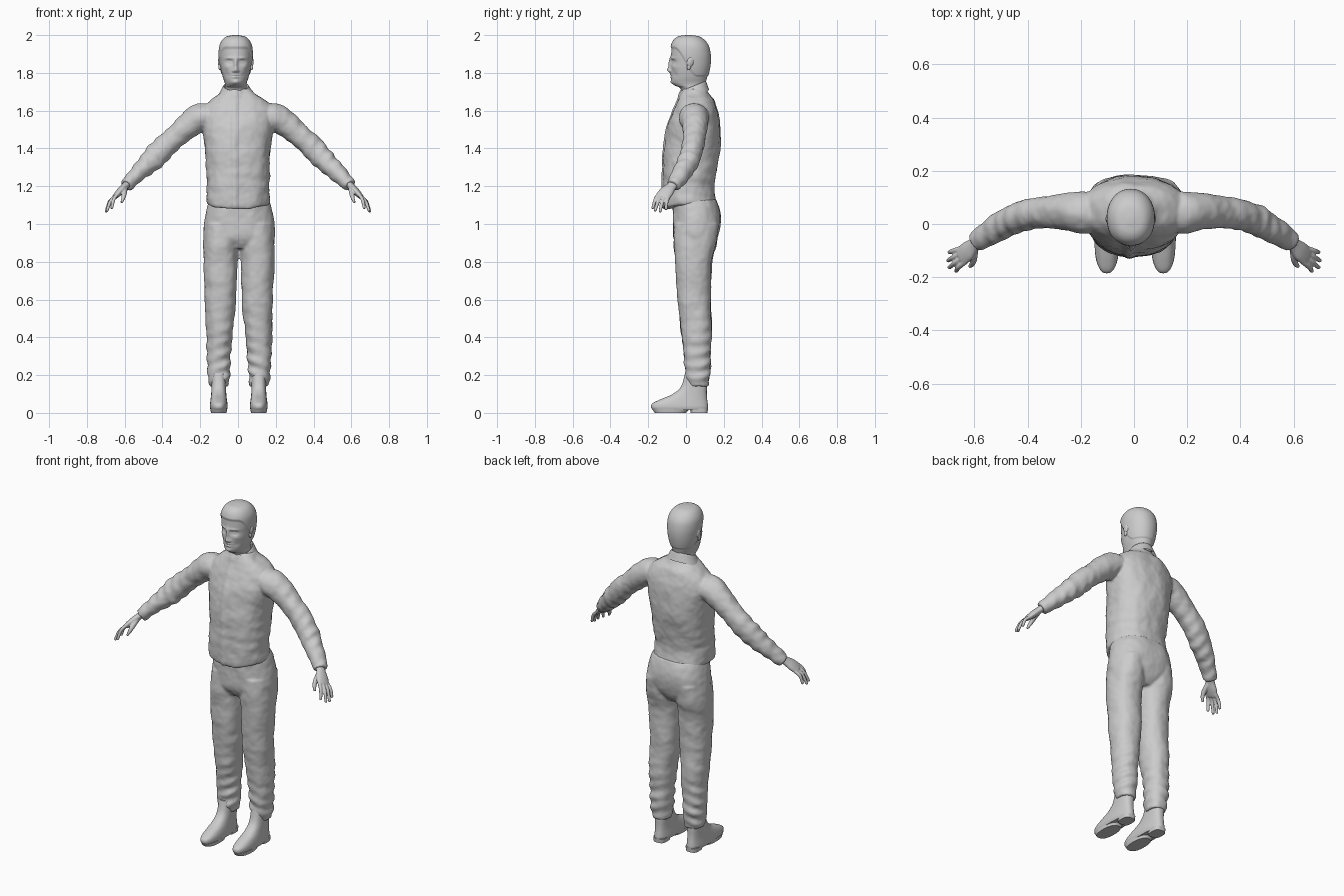
import bpy, bmesh
from math import sin, cos, pi, exp, copysign
from mathutils import Vector, Matrix


def H(z, front, back, rx, x=0.0, fold=0.0):
    """Horizontal ring given by its front and back y."""
    return (x, (front + back) / 2, z, rx, (back - front) / 2, fold)


def spline(keys, steps):
    """Catmull-Rom interpolation of ring keys."""
    K = [k if len(k) == 6 else (*k, 0.0) for k in keys]
    out = []
    for i in range(len(K) - 1):
        a, b, c, d = K[max(i - 1, 0)], K[i], K[i + 1], K[min(i + 2, len(K) - 1)]
        for j in range(steps):
            t = j / steps
            out.append([0.5 * (2 * q + (r - p) * t + (2 * p - 5 * q + 4 * r - s) * t * t
                               + (3 * q - p - 3 * r + s) * t ** 3)
                        for p, q, r, s in zip(a, b, c, d)])
    return out + [list(K[-1])]


def loft(bm, keys, n=32, steps=6, power=2.0, tube=False, caps=True, tilt=0.0, seed=0.0):
    """Skin rings (x, y, z, rx, ry, fold); tube rings turn to follow the path."""
    rings = spline(keys, steps)
    pts = [Vector(r[:3]) for r in rings]
    rows, dist = [], 0.0
    for i, (x, y, z, rx, ry, fold) in enumerate(rings):
        t = Vector((0, 0, 1))
        if tube:
            t = (pts[min(i + 1, len(pts) - 1)] - pts[max(i - 1, 0)]).normalized()
        u = (Vector((0, 1, 0)) - t * t.y).normalized()
        v = t.cross(u)
        if i:
            dist += (pts[i] - pts[i - 1]).length
        row = []
        for k in range(n):
            a = 2 * pi * k / n
            c = copysign(abs(cos(a)) ** (2 / power), cos(a))
            s = copysign(abs(sin(a)) ** (2 / power), sin(a))
            # cloth folds: slanted waves that fade around the limb
            f = 1 + fold * sin(95 * dist + 2.2 * sin(a + seed) + seed) * (0.65 + 0.35 * cos(2 * a + seed))
            p = pts[i] + v * (c * rx * f) + u * (s * ry * f)
            p.z += tilt * (p.y - y)
            row.append(bm.verts.new(p))
        rows.append(row)
    for r0, r1 in zip(rows, rows[1:]):
        for k in range(n):
            bm.faces.new((r0[k], r0[(k + 1) % n], r1[(k + 1) % n], r1[k]))
    if caps:
        bm.faces.new(rows[0][::-1])
        bm.faces.new(rows[-1])
    return [p for row in rows for p in row]


def finish(name, bm, voxel=0.0, smooth=0, ripple=0.0, angle=pi):
    bmesh.ops.recalc_face_normals(bm, faces=bm.faces[:])
    me = bpy.data.meshes.new(name)
    bm.to_mesh(me)
    bm.free()
    ob = bpy.data.objects.new(name, me)
    bpy.context.collection.objects.link(ob)
    me.shade_smooth()
    if angle < pi:
        me.set_sharp_from_angle(angle=angle)
    if voxel:
        m = ob.modifiers.new("fuse", 'REMESH')
        m.mode, m.voxel_size, m.use_smooth_shade = 'VOXEL', voxel, True
    if smooth:
        m = ob.modifiers.new("soften", 'SMOOTH')
        m.factor, m.iterations = 0.5, smooth
    if ripple:
        tex = bpy.data.textures.new(name + "_ripple", 'CLOUDS')
        tex.noise_scale = 0.11
        m = ob.modifiers.new("ripple", 'DISPLACE')
        m.texture, m.strength, m.mid_level = tex, ripple, 0.5
    return ob


def ramp(t):
    t = min(max(t, 0), 1)
    return t * t * (3 - 2 * t)


# Head and neck
CX = -0.012
bm = bmesh.new()
verts = loft(bm, [H(1.66, -.02, .10, .06, CX), H(1.715, -.028, .10, .058, CX),
                  H(1.733, -.058, .102, .056, CX), H(1.75, -.074, .105, .059, CX),
                  H(1.78, -.078, .113, .069, CX), H(1.82, -.079, .122, .078, CX),
                  H(1.86, -.079, .127, .083, CX), H(1.90, -.078, .126, .086, CX),
                  H(1.94, -.074, .117, .083, CX), H(1.97, -.06, .096, .069, CX),
                  H(1.988, -.035, .068, .047, CX), H(1.995, 0, .03, .012, CX)],
             n=128, steps=10, power=2.1)
# Face features: (side offset, z, half width, half height, push)
FACE = [(0, 1.85, .009, .03, -.014), (0, 1.815, .011, .014, -.018), (.013, 1.81, .007, .007, -.008),
        (.034, 1.858, .018, .012, .011), (.034, 1.857, .011, .006, -.006),
        (.032, 1.878, .024, .007, -.005), (0, 1.79, .02, .004, -.005),
        (0, 1.777, .017, .005, -.006), (0, 1.784, .022, .002, .003), (0, 1.75, .018, .012, -.007),
        (.05, 1.83, .016, .014, -.004), (.045, 1.79, .013, .015, .004)]
for p in verts:
    x, y, z = p.co
    if y < 0.01:
        for fx, fz, sx, sz, d in FACE:
            for side in ((1, -1) if fx else (1,)):
                p.co.y += d * exp(-((x - CX - side * fx) / sx) ** 2 - ((z - fz) / sz) ** 2)
    # Hair stands slightly proud of the skin
    line = 1.925 - 0.145 * ramp((y + .06) / .12)
    h = ramp((z - line) / 0.012) if z > 1.74 else 0
    out = Vector((x - CX, y - .02, (z - 1.87) * 1.1)).normalized()
    p.co += out * h * (.005 + .003 * ramp((-y) / .06))
# Ears
for s in (-1, 1):
    for dy, dz, size in ((.024, 1.858, (.010, .019, .027)), (.016, 1.832, (.008, .011, .018))):
        mat = (Matrix.Translation((CX + s * .084, dy, dz)) @ Matrix.Rotation(-.2, 4, 'X')
               @ Matrix.Rotation(s * .25, 4, 'Z') @ Matrix.Diagonal((*size, 1)))
        bmesh.ops.create_uvsphere(bm, u_segments=20, v_segments=14, radius=1, matrix=mat)
finish("head", bm)

# Shirt collar with an open front notch
bm = bmesh.new()
loft(bm, [(-.01, .037, 1.675, .096, .086), (-.01, .037, 1.70, .083, .078),
          (-.01, .037, 1.725, .070, .070), (-.01, .037, 1.727, .064, .065),
          (-.01, .037, 1.685, .063, .064)], n=96, steps=4, caps=False, tilt=.4)
notch = [f for f in bm.faces if f.calc_center_median().y < 0
         and abs(f.calc_center_median().x + .01) < .005 + (1.72 - f.calc_center_median().z) * .3]
bmesh.ops.delete(bm, geom=notch, context='FACES')
finish("collar", bm)

# Shirt: torso and sleeves fused
bm = bmesh.new()
verts = loft(bm, [H(1.105, -.112, .158, .160), H(1.12, -.12, .163, .168), H(1.2, -.124, .15, .164, 0, .012),
                  H(1.3, -.12, .168, .167, 0, .008), H(1.4, -.115, .184, .175), H(1.5, -.10, .184, .186),
                  H(1.58, -.075, .172, .190), H(1.62, -.06, .16, .180), H(1.66, -.042, .145, .140),
                  H(1.69, -.032, .12, .095), H(1.715, -.02, .108, .07)], n=160, steps=8, power=2.3)
for p in verts:
    x, y, z = p.co
    if y < 0 and -.03 < x < 0:          # button strip
        p.co.y -= .007
    if z < 1.2:                         # hem dips at front and back
        p.co.z -= .03 * (1 - (x / .17) ** 2) * (1.2 - z) / .1
for s in (-1, 1):
    loft(bm, [(s * .10, .045, 1.575, .055, .07), (s * .19, .042, 1.565, .072, .076),
              (s * .25, .046, 1.53, .069, .070, .02), (s * .32, .046, 1.475, .061, .062, .03),
              (s * .41, .032, 1.388, .062, .057, .05), (s * .47, .008, 1.325, .056, .056, .08),
              (s * .53, -.025, 1.268, .045, .052, .06), (s * .575, -.054, 1.222, .038, .043, .05),
              (s * .592, -.068, 1.204, .034, .038)], n=48, steps=8, tube=True, seed=s)
finish("shirt", bm, voxel=.007, smooth=3, ripple=.016)

# Trousers: hips and legs fused
bm = bmesh.new()
loft(bm, [H(.87, -.035, .12, .13, .005), H(.92, -.064, .160, .185, .005), H(1.0, -.07, .183, .186, .005),
          H(1.08, -.073, .178, .174, .005), H(1.13, -.07, .16, .158, .003)], n=64, power=2.3)
for s in (-1, 1):
    def leg(z, front, back, off, rx, fold=0.0):
        return H(z, front, back, rx, .005 + s * off, fold)
    loft(bm, [leg(1.0, -.06, .17, .095, .085), leg(.9, -.064, .163, .097, .092),
              leg(.8, -.058, .138, .097, .089), leg(.6, -.044, .132, .098, .082, .01),
              leg(.42, -.026, .136, .104, .070, .03), leg(.32, -.012, .131, .107, .064, .06),
              leg(.24, -.004, .127, .107, .060, .10), leg(.18, -.002, .122, .107, .058, .08),
              leg(.14, .012, .118, .105, .050)], n=64, steps=10, power=2.2, seed=s * 1.3)
finish("trousers", bm, voxel=.007, smooth=3, ripple=.014)

for s, side in ((-1, "left"), (1, "right")):
    # Hand: palm, four fingers and thumb fused
    bm = bmesh.new()

    def limb(keys):
        loft(bm, [(s * k[0], *k[1:]) for k in keys], n=16, steps=5, tube=True)
    limb([(.57, -.05, 1.228, .022, .027), (.60, -.078, 1.198, .019, .028),
          (.625, -.102, 1.172, .019, .038), (.648, -.122, 1.148, .014, .037),
          (.654, -.127, 1.142, .008, .032)])
    tips = [(.668, -.176, 1.085), (.693, -.163, 1.072), (.698, -.137, 1.067), (.693, -.106, 1.078)]
    across = Vector((.36, .84, -.39))
    for i, tip in enumerate(tips):
        tip = Vector(tip)
        base = Vector((.64, -.115, 1.155)) + across * (i * .019 - .029)
        mid = (base + tip) / 2 + Vector((.008, -.003, .008))
        end = tip + (tip - mid).normalized() * .004
        limb([(*base, .010, .010), (*mid, .0095, .0095), (*tip, .0075, .0075), (*end, .003, .003)])
    limb([(.598, -.09, 1.19, .014, .016), (.602, -.13, 1.16, .013, .014),
          (.608, -.150, 1.135, .010, .011), (.618, -.160, 1.112, .006, .006)])
    finish(side + "_hand", bm, voxel=.0035, smooth=2)

    # Shoe: upper, front sole and heel
    bm = bmesh.new()
    x = .004 + s * .106
    loft(bm, [H(.014, -.175, .114, .043, x), H(.03, -.185, .117, .047, x), H(.05, -.178, .115, .046, x),
              H(.072, -.135, .112, .043, x), H(.10, -.07, .110, .040, x), H(.14, -.026, .110, .039, x),
              H(.21, -.005, .108, .038, x)], n=48, steps=5, power=2.5)
    loft(bm, [H(0, -.165, .0, .041, x), H(.022, -.180, .02, .045, x)], n=48, steps=2, power=2.4)
    loft(bm, [H(0, .025, .114, .036, x), H(.024, .02, .116, .038, x)], n=48, steps=2, power=3)
    finish(side + "_shoe", bm, angle=.8)
